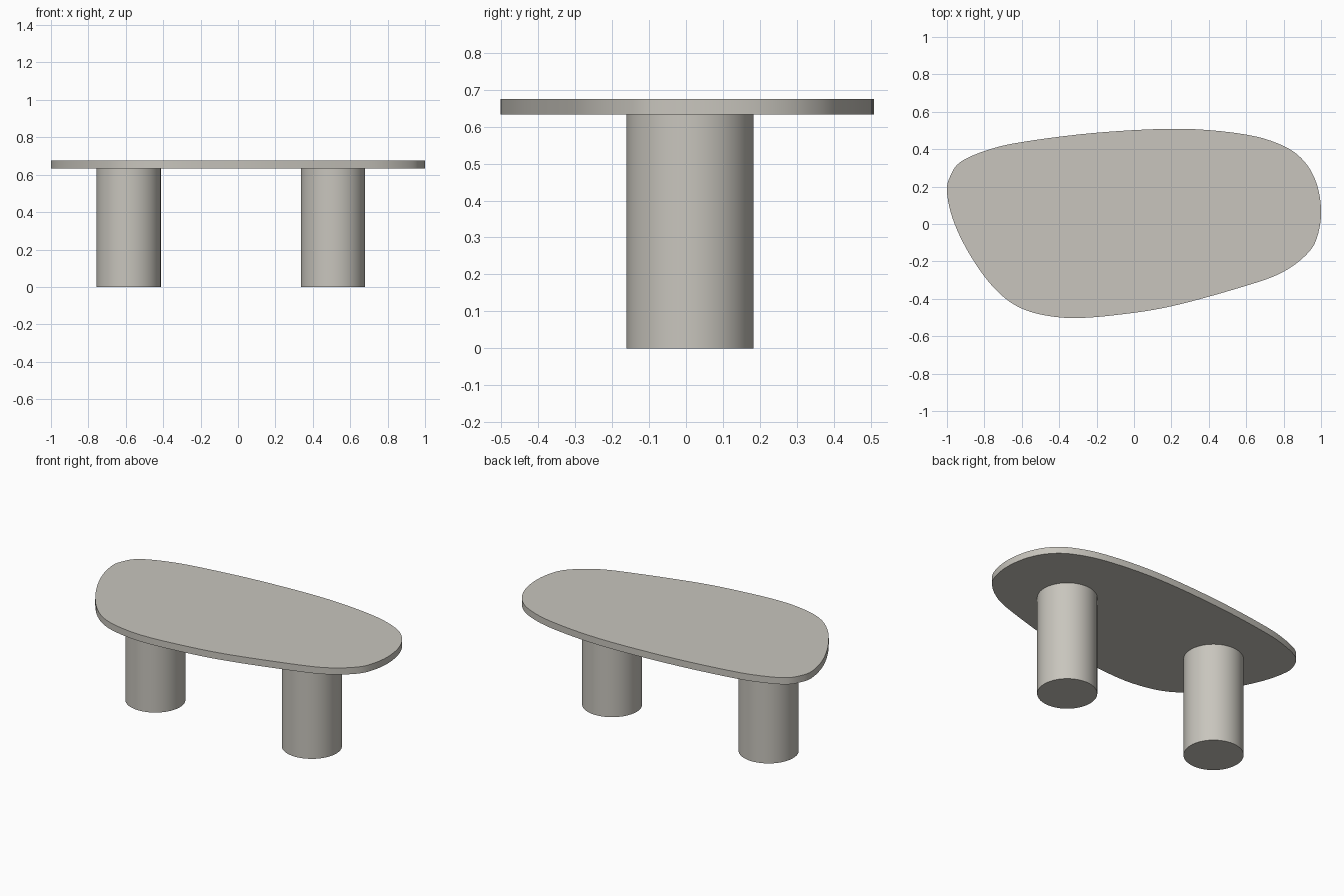
import bpy, bmesh
from mathutils import Vector

if "Cube" in bpy.data.objects:
    bpy.data.objects.remove(bpy.data.objects["Cube"])

LEG_TOP, TABLE_TOP = 0.633, 0.675

stone = bpy.data.materials.new("warm_grey")
stone.diffuse_color = (0.58, 0.56, 0.51, 1)
stone.use_nodes = True
stone.node_tree.nodes["Principled BSDF"].inputs["Base Color"].default_value = stone.diffuse_color

# Outline of the pebble-shaped top, clockwise seen from above
OUTLINE = [(-1, .17), (-.985, .25), (-.93, .33), (-.79, .393), (-.6, .438), (-.2, .488),
           (.25, .509), (.6, .478), (.8, .417), (.91, .335), (.975, .22),
           (1, .08), (.985, -.05), (.935, -.15), (.8, -.255), (.6, -.33),
           (.2, -.44), (-.1, -.487), (-.32, -.503), (-.477, -.488),
           (-.6, -.452), (-.7, -.388), (-.8, -.28), (-.9, -.125), (-.97, .03)]


def smooth_loop(points, steps):
    """Closed Catmull-Rom curve through the points."""
    pts = [Vector(p) for p in points]
    n, out = len(pts), []
    for i in range(n):
        a, b, c, d = (pts[(i + k) % n] for k in (-1, 0, 1, 2))
        for s in range(steps):
            t = s / steps
            out.append(0.5 * (2 * b + (c - a) * t + (2 * a - 5 * b + 4 * c - d) * t * t
                              + (3 * b - a - 3 * c + d) * t ** 3))
    return out


def finish(name, bm):
    bmesh.ops.recalc_face_normals(bm, faces=bm.faces)
    mesh = bpy.data.meshes.new(name)
    bm.to_mesh(mesh)
    bm.free()
    mesh.materials.append(stone)
    obj = bpy.data.objects.new(name, mesh)
    bpy.context.collection.objects.link(obj)
    return obj


# Table top: filled outline, extruded upwards
bm = bmesh.new()
face = bm.faces.new([bm.verts.new((p.x, p.y, LEG_TOP)) for p in smooth_loop(OUTLINE, 5)])
side = bmesh.ops.extrude_face_region(bm, geom=[face], use_keep_orig=True)
bmesh.ops.translate(bm, vec=(0, 0, TABLE_TOP - LEG_TOP),
                    verts=[v for v in side["geom"] if isinstance(v, bmesh.types.BMVert)])
top = finish("table_top", bm)

# Two round column legs
legs = []
for name, x in (("left_leg", -0.585), ("right_leg", 0.508)):
    bm = bmesh.new()
    bmesh.ops.create_cone(bm, cap_ends=True, segments=64, radius1=0.172, radius2=0.172,
                          depth=LEG_TOP)
    bmesh.ops.translate(bm, verts=bm.verts, vec=(x, 0.011, LEG_TOP / 2))
    legs.append(finish(name, bm))

# Smooth sides with crisp rims
for obj in [top] + legs:
    bpy.ops.object.select_all(action='DESELECT')
    obj.select_set(True)
    bpy.context.view_layer.objects.active = obj
    bpy.ops.object.shade_smooth_by_angle(angle=0.6)
